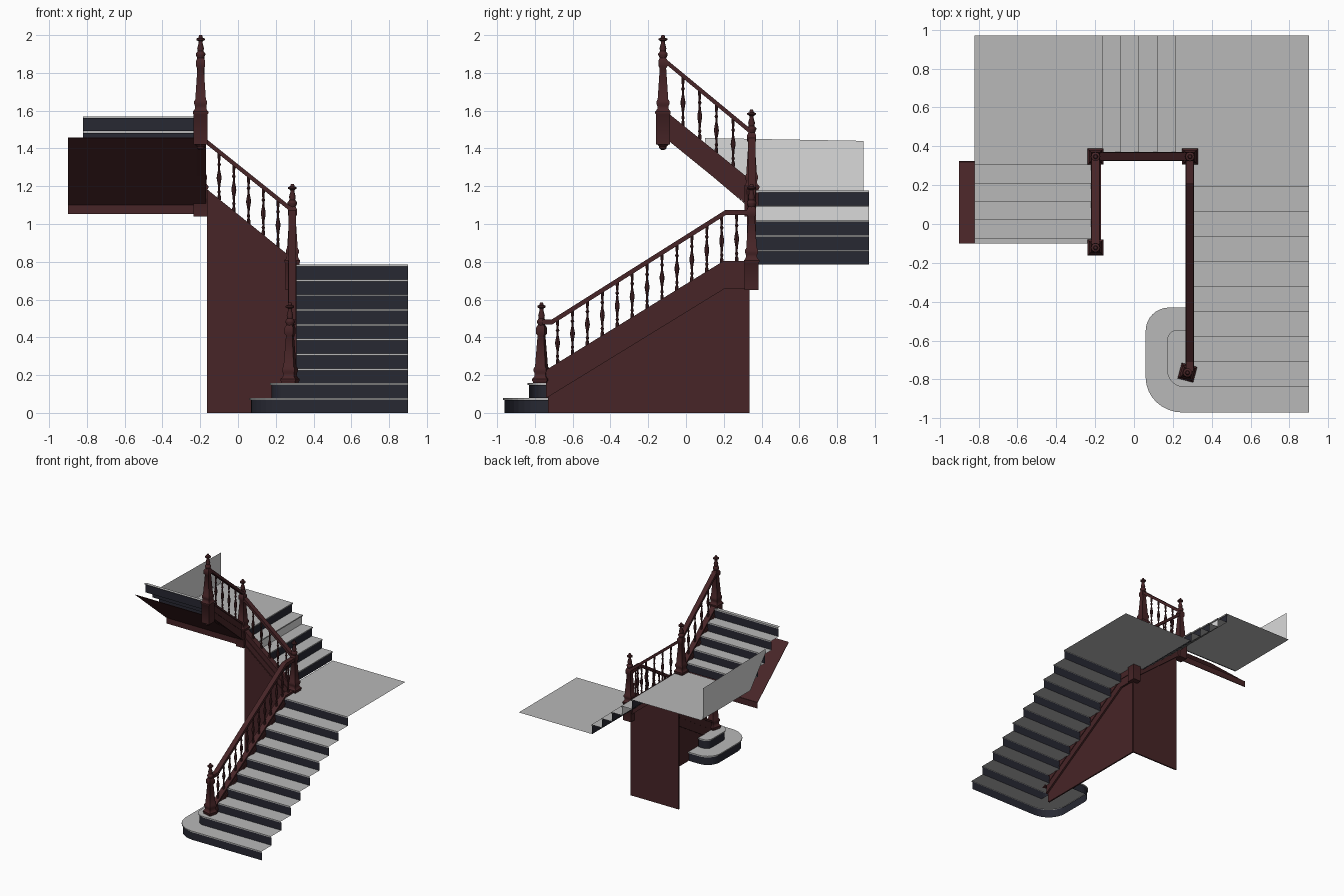
import bpy, bmesh, math
from mathutils import Matrix, Vector

if "Cube" in bpy.data.objects:
    bpy.data.objects.remove(bpy.data.objects["Cube"])

def mat(name, c):
    m = bpy.data.materials.new(name)
    m.diffuse_color = (*c, 1)
    m.use_nodes = True
    m.node_tree.nodes["Principled BSDF"].inputs["Base Color"].default_value = m.diffuse_color
    return m

WOOD = mat("dark red wood", (.063, .018, .02))
TREAD = mat("grey tread", (.48, .48, .48))
RISER = mat("dark blue riser", (.02, .021, .032))
PALE = mat("pale grey", (.70, .70, .70))
H = .0785       # step rise

def finish(name, bm, mats, smooth=False, normals=True):
    if normals:
        bmesh.ops.recalc_face_normals(bm, faces=bm.faces)
    me = bpy.data.meshes.new(name)
    bm.to_mesh(me)
    bm.free()
    for m in mats:
        me.materials.append(m)
    ob = bpy.data.objects.new(name, me)
    bpy.context.collection.objects.link(ob)
    if smooth:
        bpy.ops.object.select_all(action='DESELECT')
        ob.select_set(True)
        bpy.context.view_layer.objects.active = ob
        bpy.ops.object.shade_smooth_by_angle(angle=math.radians(40))
    return ob

def at(axis, u, c, z):
    """Point with u along the run axis and c across it."""
    return Vector((u, c, z)) if axis == 'x' else Vector((c, u, z))

def prism(name, pts, axis, lo, hi, m=WOOD):
    bm = bmesh.new()
    a = [bm.verts.new(at(axis, u, lo, z)) for u, z in pts]
    b = [bm.verts.new(at(axis, u, hi, z)) for u, z in pts]
    bm.faces.new(a)
    bm.faces.new(b)
    for i in range(len(a)):
        j = (i + 1) % len(a)
        bm.faces.new((a[i], a[j], b[j], b[i]))
    return finish(name, bm, [m])

def band(name, top, drop, axis, lo, hi, off=0):
    """Bar following a line of top points, with a vertical thickness."""
    pts = [(u, z - off) for u, z in top] + [(u, z - off - drop) for u, z in reversed(top)]
    return prism(name, pts, axis, lo, hi)

def sheet(name, pts, m):
    bm = bmesh.new()
    bm.faces.new([bm.verts.new(p) for p in pts])
    return finish(name, bm, [m], normals=False)

def lathe(bm, prof, n, M, rot=0):
    rings = []
    for r, z in prof:
        rings.append([bm.verts.new(M @ Vector((r * math.cos(rot + k * math.tau / n),
                                               r * math.sin(rot + k * math.tau / n), z))) for k in range(n)])
    for a, b in zip(rings, rings[1:]):
        for k in range(n):
            bm.faces.new((a[k], a[(k + 1) % n], b[(k + 1) % n], b[k]))
    bm.faces.new(rings[0][::-1])
    bm.faces.new(rings[-1])

# --- flights: folded sheets of riser, nosing and tread ---
def flight(name, starts, end, z0, axis, lo, hi, pale=()):
    d = 1 if end > starts[0] else -1
    pts, mi = [], []
    for i, u in enumerate(starts):
        z = z0 + i * H
        pts += [(u + d * .008, z), (u + d * .008, z + H - .01), (u, z + H - .01), (u, z + H)]
        mi += [2 if i in pale else 1, 0, 0, 0]
    pts.append((end, z0 + len(starts) * H))
    bm = bmesh.new()
    a = [bm.verts.new(at(axis, u, lo, z)) for u, z in pts]
    b = [bm.verts.new(at(axis, u, hi, z)) for u, z in pts]
    for i, m in enumerate(mi):
        bm.faces.new((a[i], a[i + 1], b[i + 1], b[i])).material_index = m
    ob = finish(name, bm, [TREAD, RISER, PALE], normals=False)
    if ob.data.polygons[-1].normal.z < 0:
        ob.data.flip_normals()

flight("lower_flight", [-.71 + .1285 * i for i in range(8)], .97, 2 * H, 'y', .3, .9)
flight("middle_flight", [.215 - .094 * i for i in range(5)], -.82, 10 * H, 'x', .36, .97, pale=(3,))
flight("upper_flight", [.305 - .094 * i for i in range(5)], -.10, 15 * H, 'y', -.82, -.2)

def floor(name, x0, x1, y0, y1, z):
    sheet(name, [(x0, y0, z), (x1, y0, z), (x1, y1, z), (x0, y1, z)], TREAD)

floor("lower_landing_corner", .215, .3, .35, .97, 10 * H)
floor("upper_landing_edge", -.82, -.2, .305, .36, 15 * H)

# --- two rounded bottom steps ---
def curtail(name, z, yf, c1, r1, c2, r2, xe, yin):
    def outline(s):
        p = [(.9, yf + s)]
        for c, rx, ry, t0, t1 in ((c1, *r1, -90, -180), (c2, *r2, 180, 90)):
            for k in range(9):
                t = math.radians(t0 + (t1 - t0) * k / 8)
                p.append((c[0] + (rx - s) * math.cos(t), c[1] + (ry - s) * math.sin(t)))
        return p + [(xe, c2[1] + r2[1] - s)]
    bm = bmesh.new()
    out, ins = outline(0), outline(.008)
    top = [bm.verts.new((x, y, z)) for x, y in out]
    nose = [bm.verts.new((x, y, z - .01)) for x, y in out]
    r_top = [bm.verts.new((x, y, z - .01)) for x, y in ins]
    r_bot = [bm.verts.new((x, y, z - H)) for x, y in ins]
    for a, b, m in ((top, nose, 0), (nose, r_top, 0), (r_top, r_bot, 1)):
        for i in range(len(a) - 1):
            bm.faces.new((a[i], a[i + 1], b[i + 1], b[i])).material_index = m
    bm.faces.new(top + [bm.verts.new((xe, yin, z)), bm.verts.new((.9, yin, z))])
    finish(name, bm, [TREAD, RISER])

curtail("bottom_step", H, -.97, (.25, -.79), (.19, .18), (.18, -.55), (.12, .12), .28, -.83)
curtail("second_step", 2 * H, -.84, (.26, -.75), (.09, .09), (.225, -.6), (.055, .055), .27, -.70)

# --- stringers, mouldings, handrails and balusters for each run ---
def baluster(name, p, z0, z1):
    h = z1 - z0
    prof = [(.009, 0), (.009, .08), (.005, .12), (.009, .17), (.005, .21), (.007, .32), (.013, .45),
            (.012, .5), (.006, .62), (.005, .70), (.010, .74), (.005, .78), (.008, .90), (.008, 1)]
    bm = bmesh.new()
    lathe(bm, [(r, z0 + t * h) for r, t in prof], 8, Matrix.Translation((p.x, p.y, 0)))
    finish(name, bm, [WOOD], smooth=True)

def height(line, u):
    for (a, za), (b, zb) in zip(line, line[1:]):
        if a <= u <= b:
            return za + (zb - za) * (u - a) / (b - a)

def run(tag, axis, c, string, rail, us, drop):
    band(tag + "_stringer", string, drop, axis, c - .016, c + .016)
    band(tag + "_stringer_cap", string, .018, axis, c - .023, c + .023)
    band(tag + "_stringer_moulding", string, .015, axis, c - .021, c + .021, off=.06)
    band(tag + "_stringer_foot", string, .015, axis, c - .021, c + .021, off=drop - .015)
    band(tag + "_handrail", rail, .028, axis, c - .02, c + .02)
    for i, u in enumerate(us):
        baluster(f"{tag}_baluster_{i + 1}", at(axis, u, c, 0),
                 height(string, u) - .005, height(rail, u) - .015)

run("lower", 'y', .287, [(-.74, .228), (.2, .805), (.34, .805)],
    [(-.76, .495), (-.71, .495), (.21, 1.075), (.34, 1.075)],
    [-.68 + .079 * i for i in range(13)], .15)
run("middle", 'x', .347, [(-.19, 1.205), (.28, .825)], [(-.19, 1.468), (.28, 1.092)],
    [-.10 + .078 * i for i in range(5)], .135)
run("upper", 'y', -.198, [(-.11, 1.60), (.34, 1.235)], [(-.12, 1.885), (.34, 1.505)],
    [-.016 + .0885 * i for i in range(4)], .145)

# --- panels below the runs, soffit, fascia and landing wall ---
prism("lower_side_panel", [(-.73, 0), (.33, 0), (.33, .66), (.2, .66), (-.73, .09)], 'y', .281, .293)
prism("middle_side_panel", [(-.165, 0), (.29, 0), (.29, .69), (-.165, 1.06)], 'x', .325, .337)
prism("upper_soffit", [(.32, 1.10), (-.10, 1.455), (-.10, 1.459), (.32, 1.104)], 'y', -.9, -.17)
prism("landing_fascia", [(.318, 1.053), (.324, 1.053), (.324, 1.104), (.318, 1.104)], 'y', -.9, -.17)
sheet("landing_wall", [(-.821, y, z) for y, z in
      ((.94, 1.178), (.94, 1.44), (.1, 1.455), (.1, 1.42), (.305, 1.178))][::-1], PALE)

# --- newel posts: square block, tapered shaft, turned finial ---
SHAFT = [(.036, -.40), (.030, -.39), (.030, -.375), (.034, -.365), (.034, -.35), (.028, -.34),
         (.017, -.175), (.024, -.165), (.024, -.135), (.016, -.12)]
FINIAL = [(.016, -.125), (.025, -.105), (.025, -.098), (.015, -.085), (.018, -.07), (.010, -.04),
          (.012, -.032), (.023, -.026), (.023, -.018), (.012, -.014), (.008, 0)]

def newel(name, x, y, z0, z1, rot=0, drop=False):
    bm = bmesh.new()
    M = Matrix.Translation((x, y, 0)) @ Matrix.Rotation(math.radians(rot), 4, 'Z')
    q, s = math.pi / 4, math.sqrt(2)
    t = z1 - .40
    block = [(.037, z0), (.037, t - .02), (.041, t - .015), (.041, t - .005), (.036, t)]
    lathe(bm, [(r * s, z) for r, z in block], 4, M, q)
    lathe(bm, [(r * s, z1 + z) for r, z in SHAFT], 4, M, q)
    lathe(bm, [(r, z1 + z) for r, z in FINIAL], 12, M)
    if drop:
        lathe(bm, [(.008, z0 - .028), (.02, z0 - .018), (.02, z0 - .01), (.03, z0)], 12, M)
    finish(name, bm, [WOOD], smooth=True)

newel("bottom_newel", .275, -.765, 2 * H, .585, rot=-15)
newel("lower_corner_newel", .288, .347, .65, 1.213)
newel("upper_corner_newel", -.198, .347, 1.04, 1.605)
newel("top_newel", -.198, -.122, 1.42, 2.0, drop=True)
